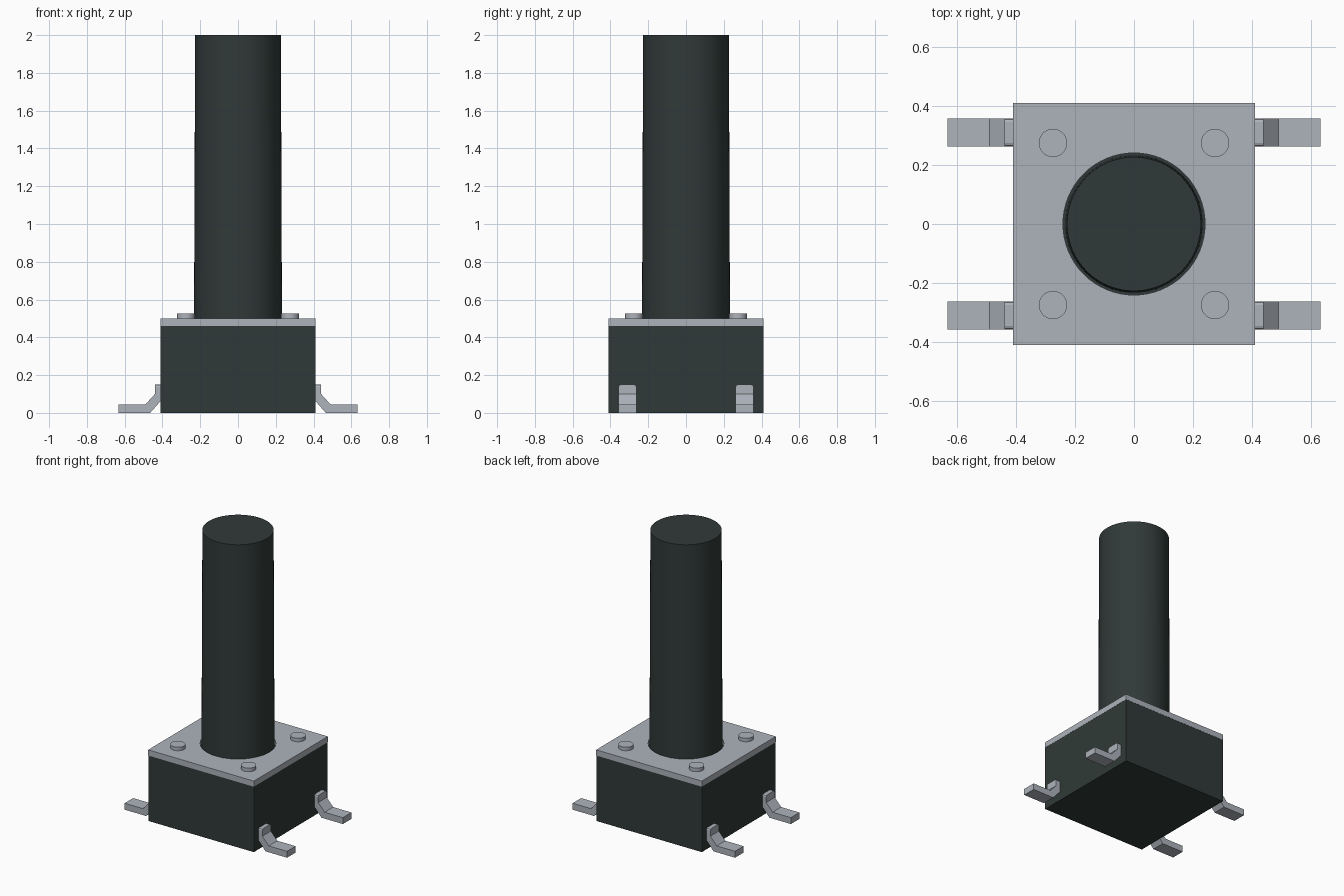
import bpy, bmesh, math

if "Cube" in bpy.data.objects:
    bpy.data.objects.remove(bpy.data.objects["Cube"])


def material(name, color):
    m = bpy.data.materials.new(name)
    m.diffuse_color = (*color, 1)
    m.use_nodes = True
    m.node_tree.nodes["Principled BSDF"].inputs["Base Color"].default_value = m.diffuse_color
    return m


DARK = material("dark plastic", (0.030, 0.042, 0.040))
METAL = material("grey metal", (0.42, 0.45, 0.50))


def finish(ob, name, mat, smooth=False):
    ob.name = name
    ob.data.materials.append(mat)
    if smooth:
        bpy.ops.object.select_all(action='DESELECT')
        ob.select_set(True)
        bpy.context.view_layer.objects.active = ob
        bpy.ops.object.shade_smooth_by_angle(angle=math.radians(30))
    return ob


def box(name, size, z0, z1, mat):
    bpy.ops.mesh.primitive_cube_add(size=1, location=(0, 0, (z0 + z1) / 2))
    ob = bpy.context.object
    ob.scale = (size, size, z1 - z0)
    bpy.ops.object.transform_apply(location=True, scale=True)
    return finish(ob, name, mat)


def round_part(name, r0, r1, z0, z1, mat, x=0, y=0, sides=64):
    bpy.ops.mesh.primitive_cone_add(vertices=sides, radius1=r0, radius2=r1, depth=z1 - z0,
                                    location=(x, y, (z0 + z1) / 2))
    return finish(bpy.context.object, name, mat, True)


# Square housing
box("housing", 0.82, 0, 0.46, DARK)

# Metal cover plate with a round opening
plate = box("cover_plate", 0.822, 0.46, 0.5, METAL)
cutter = round_part("opening_cutter", 0.241, 0.241, 0.4, 0.6, METAL)
cut = plate.modifiers.new("opening", 'BOOLEAN')
cut.object = cutter
cut.operation = 'DIFFERENCE'
cut.solver = 'EXACT'
bpy.context.view_layer.objects.active = plate
bpy.ops.object.modifier_apply(modifier="opening")
bpy.data.objects.remove(cutter)
finish(plate, "cover_plate", METAL, True)
for p in plate.data.polygons:
    p.material_index = 0

# Long, slightly tapered plunger
round_part("plunger", 0.233, 0.227, 0.44, 2.0, DARK, sides=96)

# Four rivet heads on the plate
for sx in (-1, 1):
    for sy in (-1, 1):
        round_part("rivet", 0.048, 0.048, 0.49, 0.525, METAL, sx * 0.275, sy * 0.275, 32)

# Bent gull-wing leads
PROFILE = [(0.40, 0.15), (0.44, 0.15), (0.44, 0.10), (0.49, 0.045), (0.632, 0.045),
           (0.632, 0), (0.465, 0), (0.412, 0.06), (0.40, 0.06)]


def lead(sx, sy):
    bm = bmesh.new()
    face = bm.faces.new([bm.verts.new((sx * x, sy * 0.31 - 0.0475, z)) for x, z in PROFILE])
    ext = bmesh.ops.extrude_face_region(bm, geom=[face])
    bmesh.ops.translate(bm, vec=(0, 0.095, 0),
                        verts=[v for v in ext["geom"] if isinstance(v, bmesh.types.BMVert)])
    # Clip the upper corners
    corners = [e for e in bm.edges if all(v.co.z > 0.149 for v in e.verts)
               and abs(e.verts[0].co.y - e.verts[1].co.y) < 1e-4]
    bmesh.ops.bevel(bm, geom=corners, offset=0.012, segments=2, profile=0.5, affect='EDGES')
    bmesh.ops.recalc_face_normals(bm, faces=bm.faces)
    me = bpy.data.meshes.new("lead")
    bm.to_mesh(me)
    bm.free()
    ob = bpy.data.objects.new("lead", me)
    bpy.context.collection.objects.link(ob)
    finish(ob, "lead", METAL)


for sx in (-1, 1):
    for sy in (-1, 1):
        lead(sx, sy)
